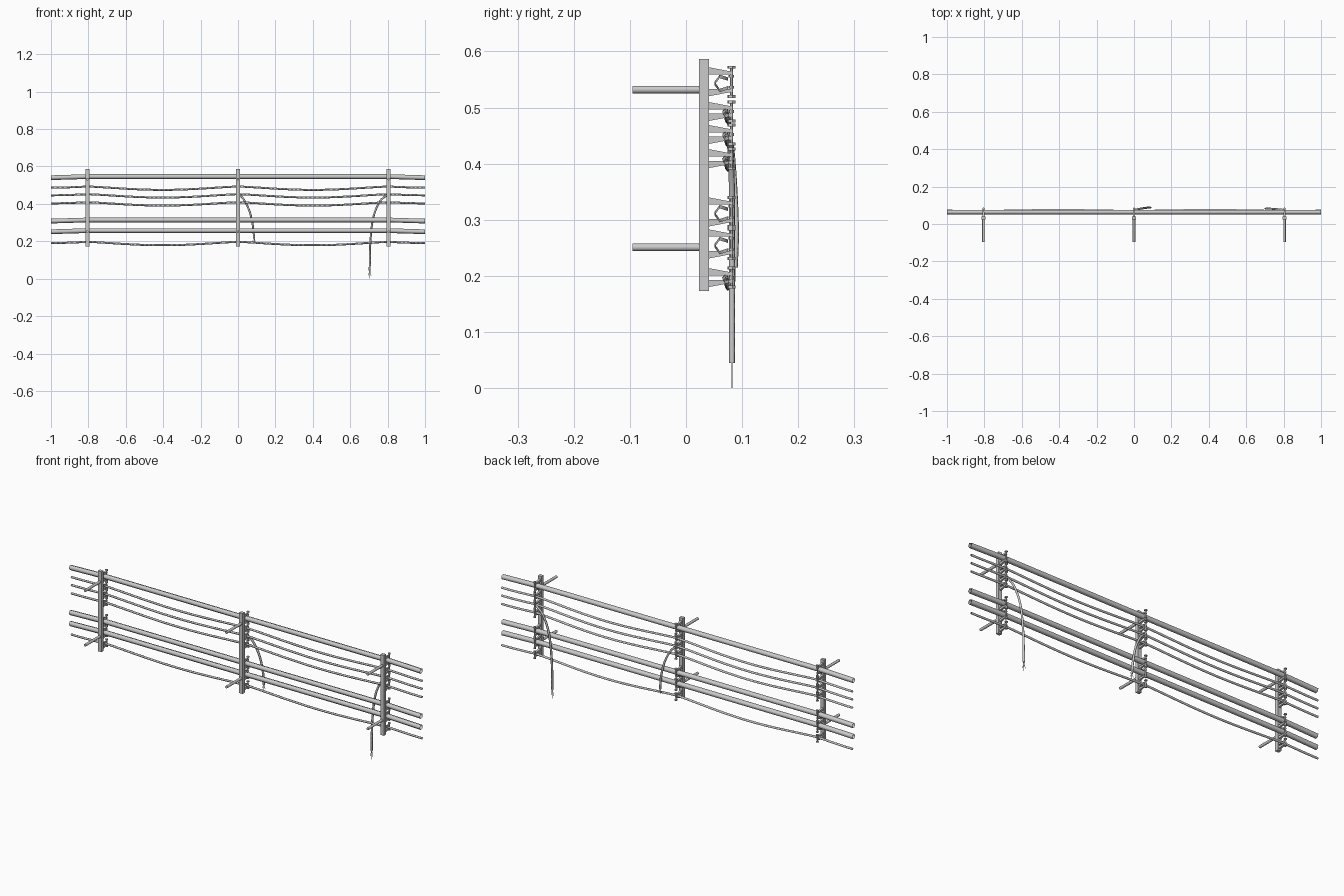
import bpy, bmesh, math
from mathutils import Vector

cube = bpy.data.objects.get("Cube")
if cube:
    bpy.data.objects.remove(cube, do_unlink=True)

steel = bpy.data.materials.new("steel_grey")
steel.use_nodes = True
GREY = (0.6, 0.6, 0.6, 1)
steel.diffuse_color = GREY
steel.node_tree.nodes["Principled BSDF"].inputs["Base Color"].default_value = GREY


def finish(name, bm, smooth=False):
    bmesh.ops.recalc_face_normals(bm, faces=bm.faces)
    mesh = bpy.data.meshes.new(name)
    bm.to_mesh(mesh)
    bm.free()
    mesh.materials.append(steel)
    obj = bpy.data.objects.new(name, mesh)
    bpy.context.collection.objects.link(obj)
    if smooth:
        for poly in mesh.polygons:
            poly.use_smooth = len(poly.vertices) == 4
    return obj


def tube(bm, path, radius, sides=6, caps=False):
    """Sweep a ring of vertices along a path."""
    pts = [Vector(p) for p in path]
    rings = []
    for i, p in enumerate(pts):
        d = (pts[min(i + 1, len(pts) - 1)] - pts[max(i - 1, 0)]).normalized()
        u = d.cross(Vector((0, 1, 0)))
        if u.length < 0.1:
            u = Vector((1, 0, 0))
        u.normalize()
        v = d.cross(u)
        angles = [math.tau * (k + 0.25) / sides for k in range(sides)]
        rings.append([bm.verts.new(p + radius * (u * math.cos(a) + v * math.sin(a)))
                      for a in angles])
    for a, b in zip(rings, rings[1:]):
        for k in range(sides):
            n = (k + 1) % sides
            bm.faces.new((a[k], a[n], b[n], b[k]))
    if caps:
        bm.faces.new(rings[0])
        bm.faces.new(rings[-1])


def smooth_path(ctrl, steps=6):
    """Catmull-Rom curve through the control points."""
    c = [Vector(p) for p in ctrl]
    c = [2 * c[0] - c[1]] + c + [2 * c[-1] - c[-2]]
    out = []
    for i in range(1, len(c) - 2):
        a, b, d, e = c[i - 1:i + 3]
        for s in range(steps):
            t = s / steps
            out.append(0.5 * (2 * b + (d - a) * t + (2 * a - 5 * b + 4 * d - e) * t * t
                              + (3 * b - a - 3 * d + e) * t ** 3))
    return out + [c[-2]]


def prong(bm, x, z_root, z_tip, side):
    """Tapered bracket arm reaching back from the post."""
    loops = []
    for y, z, h, w in ((0.04, z_root, 0.013, 0.006), (0.082, z_tip, 0.005, 0.003)):
        loops.append([bm.verts.new((x + sx * w, y, z + sz))
                      for sx, sz in ((-1, 0), (1, 0), (1, -side * h), (-1, -side * h))])
    a, b = loops
    bm.faces.new(a)
    bm.faces.new(b)
    for k in range(4):
        n = (k + 1) % 4
        bm.faces.new((a[k], a[n], b[n], b[k]))


POSTS = {"right": -0.805, "middle": 0.0, "left": 0.805}
PIPES = {"top": 0.546, "middle": 0.314, "lower": 0.257}
CABLES = {"upper": 0.493, "second": 0.452, "third": 0.409, "bottom": 0.197}
BOLT_Y = 0.081

# Posts, wall pegs and brackets
for side, x in POSTS.items():
    bm = bmesh.new()
    bmesh.ops.create_cube(bm, size=1)
    bmesh.ops.scale(bm, vec=(0.02, 0.018, 0.414), verts=bm.verts)
    bmesh.ops.translate(bm, vec=(x, 0.032, 0.38), verts=bm.verts)
    finish(f"{side}_post", bm)

    bm = bmesh.new()
    for z in (0.532, 0.251):
        tube(bm, ((x, -0.095, z), (x, 0.025, z)), 0.0068, 12, True)
    finish(f"{side}_wall_pegs", bm, True)

    arms, bolts = bmesh.new(), bmesh.new()
    for group, half in ((PIPES, 0.026), (CABLES, 0.017)):
        for z in group.values():
            for s in (-1, 1):
                prong(arms, x, z + s * half, z + s * (half - 0.008), s)
                # bolt head, and nut under the arm
                for off, r, t in ((half, 0.0072, 0.005), (half - 0.016, 0.005, 0.004)):
                    zc = z + s * off
                    tube(bolts, ((x, BOLT_Y, zc - t / 2), (x, BOLT_Y, zc + t / 2)), r, 6, True)
            tube(bolts, ((x, BOLT_Y, z - half), (x, BOLT_Y, z + half)), 0.0028, 8)
    finish(f"{side}_bracket_arms", arms)
    finish(f"{side}_bracket_bolts", bolts)

# Rigid pipes, drooping slightly past the outer posts
for name, z in PIPES.items():
    bm = bmesh.new()
    tube(bm, [(x, 0.064, z - drop) for x, drop in
              ((-1, 0.006), (-0.805, 0), (0, 0), (0.805, 0), (1, 0.006))], 0.0132, 5)
    finish(f"{name}_pipe", bm, True)


# Cables sagging down and slightly back between the posts
def sag(x):
    if abs(x) > 0.805:
        return 0.006 * math.sin((abs(x) - 0.805) / 0.195 * math.pi / 2)
    return 0.018 * math.sin(abs(x) / 0.805 * math.pi) ** 1.3


for name, z in CABLES.items():
    bm = bmesh.new()
    xs = [i / 40 for i in range(-40, 41)]
    tube(bm, [(x, 0.07 + 0.3 * sag(x), z - sag(x)) for x in xs], 0.0055, 5)
    finish(f"{name}_cable", bm, True)

# Broken cables hanging loose, with frayed strands at their ends
LOOSE = {
    "short": ((0, 0.075, 0.452), (0.03, 0.081, 0.425), (0.062, 0.086, 0.36),
              (0.08, 0.089, 0.28), (0.086, 0.087, 0.215)),
    "long": ((0.805, 0.075, 0.452), (0.76, 0.08, 0.415), (0.724, 0.082, 0.33),
             (0.708, 0.082, 0.2), (0.704, 0.082, 0.045)),
}
for name, ctrl in LOOSE.items():
    bm = bmesh.new()
    tube(bm, smooth_path(ctrl), 0.0055, 6, True)
    finish(f"{name}_loose_cable", bm, True)
    bm = bmesh.new()
    end = Vector(ctrl[-1])
    drop = 0.045 if name == "long" else 0.025
    for dx, f in ((-0.009, 0.65), (0.001, 1), (0.008, 0.7)):
        tube(bm, (end + Vector((dx * 0.2, 0, 0.005)), end + Vector((dx * 0.4, 0, -drop * f * 0.5)),
                  end + Vector((dx, 0, -drop * f))), 0.0013, 4, True)
    finish(f"{name}_cable_strands", bm)
